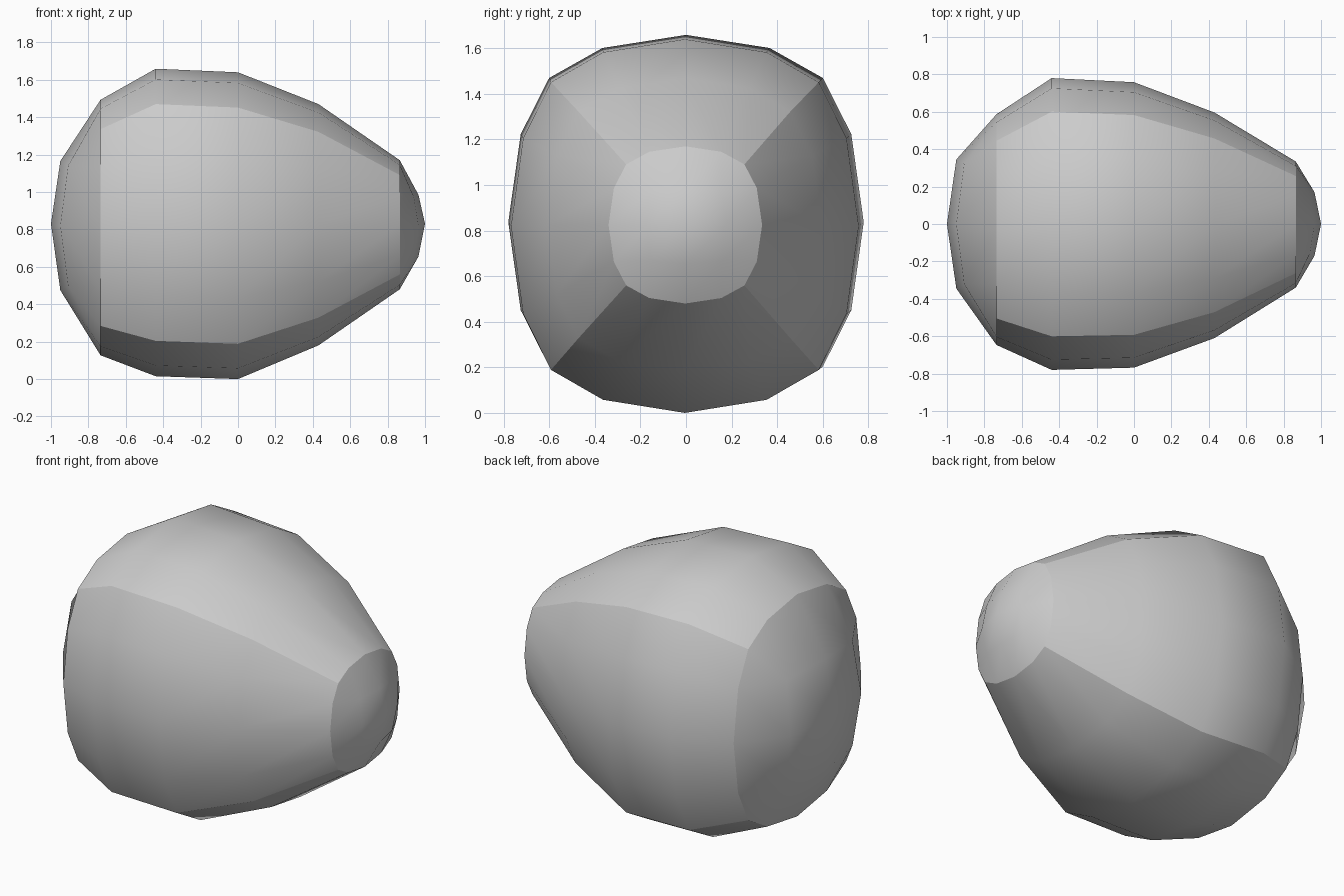
import bpy, bmesh

if "Cube" in bpy.data.objects:
    bpy.data.objects.remove(bpy.data.objects["Cube"])

# rings along x: x, half width y, half height z, centre y, centre z
RINGS = {
    -2: (-0.735, 0.617, 0.683, -0.03, 0.81),
    -1: (-0.44, 0.78, 0.822, 0.0, 0.837),
    0: (0.0, 0.763, 0.82, -0.005, 0.82),
    1: (0.43, 0.603, 0.645, -0.007, 0.825),
    2: (0.865, 0.337, 0.345, -0.003, 0.825),
}
# inner cap ring: x at mid sides, x at corners, half width, half height, tip x
CAPS = {
    -2: (-0.95, -0.908, 0.345, 0.345, -1.0),
    2: (0.965, 0.94, 0.17, 0.165, 1.0),
}


def section(j, k):
    """Rounded square outline for grid coordinates -2..2."""
    def axis(a, b):
        s = (a > 0) - (a < 0)
        if abs(a) == 2:
            return s * (1.0, 0.93, 0.77)[abs(b)]
        return s * 0.47
    return axis(j, k), axis(k, j)


def position(i, j, k):
    x, hy, hz, cy, cz = RINGS[i]
    m = max(abs(j), abs(k))
    if m == 2:
        u, v = section(j, k)
        return x, cy + hy * u, cz + hz * v
    mid, corner, hy, hz, tip = CAPS[i]
    if m == 0:
        return tip, 0.0, 0.83
    diagonal = bool(j and k)
    f = 0.93 if diagonal else 1.0
    return (corner if diagonal else mid), hy * j * f, 0.82 + hz * k * f


bm = bmesh.new()
verts = {}


def vert(c):
    if c not in verts:
        verts[c] = bm.verts.new(position(*c))
    return verts[c]


# six panels of a 4 x 4 gridded cube, shaped into an egg
panel = {}
for axis in range(3):
    for side in (-2, 2):
        for a in range(-2, 2):
            for b in range(-2, 2):
                loop = []
                for p, q in ((a, b), (a + 1, b), (a + 1, b + 1), (a, b + 1)):
                    c = [p, q]
                    c.insert(axis, side)
                    loop.append(vert(tuple(c)))
                f = bm.faces.new(loop)
                f.smooth = True
                panel[f] = (axis, side)
bmesh.ops.recalc_face_normals(bm, faces=bm.faces[:])

# creases where two panels meet
for e in bm.edges:
    f, g = e.link_faces
    e.smooth = panel[f] == panel[g]

mesh = bpy.data.meshes.new("boulder")
bm.to_mesh(mesh)
bm.free()
obj = bpy.data.objects.new("boulder", mesh)
bpy.context.collection.objects.link(obj)
